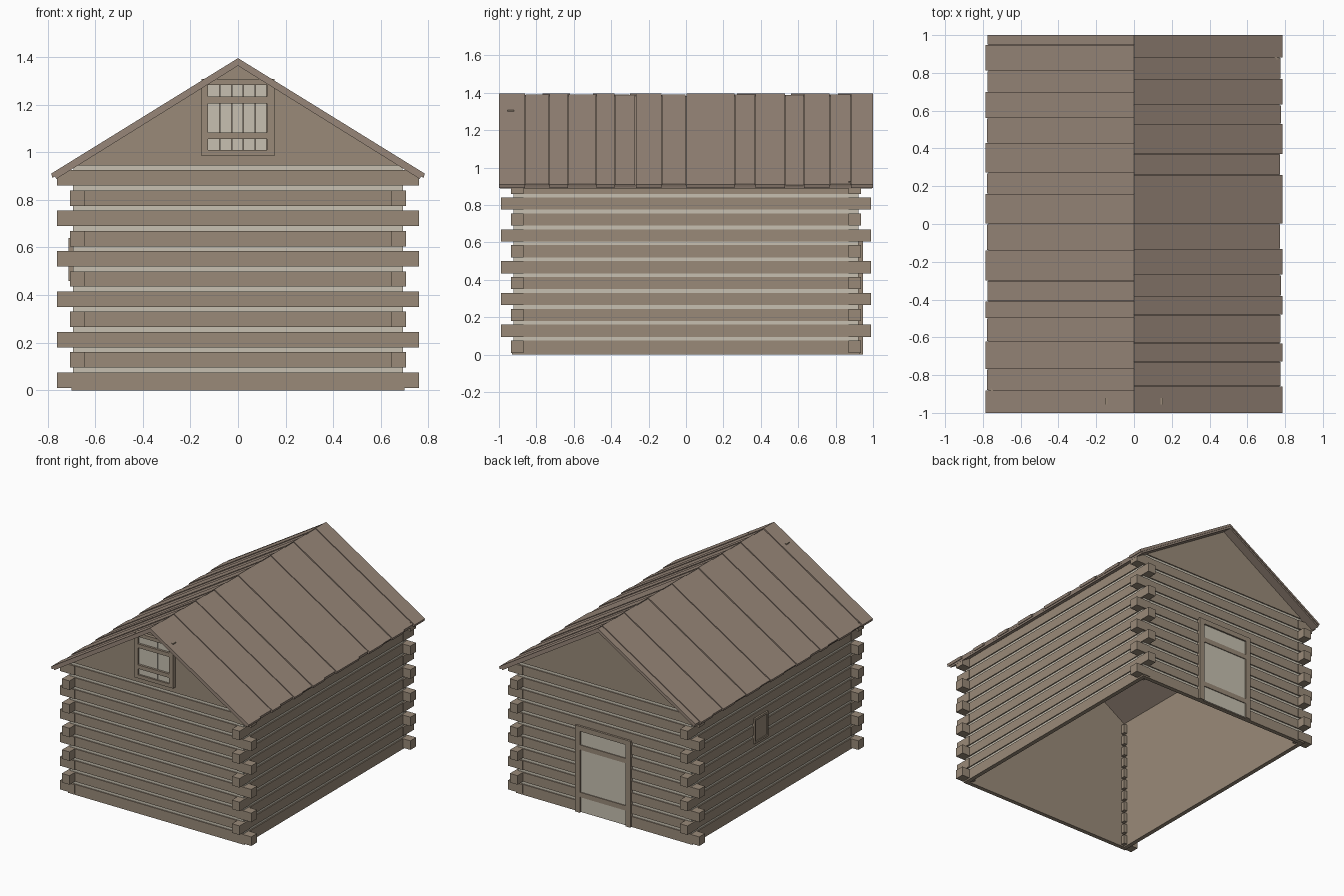
import bpy
import bmesh
import random

random.seed(4)
if "Cube" in bpy.data.objects:
    bpy.data.objects.remove(bpy.data.objects["Cube"])


def material(name, rgb):
    mat = bpy.data.materials.new(name)
    mat.use_nodes = True
    colour = (*rgb, 1.0)
    mat.diffuse_color = colour
    mat.node_tree.nodes["Principled BSDF"].inputs["Base Color"].default_value = colour
    return mat


log_brown = material("log_brown", (0.32, 0.255, 0.19))
roof_brown = material("roof_brown", (0.31, 0.24, 0.19))
pale_grey = material("pale_grey", (0.57, 0.53, 0.44))


def finish(name, bm, mat):
    bmesh.ops.recalc_face_normals(bm, faces=bm.faces)
    mesh = bpy.data.meshes.new(name)
    bm.to_mesh(mesh)
    bm.free()
    mesh.materials.append(mat)
    obj = bpy.data.objects.new(name, mesh)
    bpy.context.collection.objects.link(obj)
    return obj


def add_prism(bm, profile, y0, y1):
    """Extrude an xz outline from y0 to y1."""
    face = bm.faces.new([bm.verts.new((x, y0, z)) for x, z in profile])
    ext = bmesh.ops.extrude_face_region(bm, geom=[face])
    # the extrusion keeps the starting face as the other cap
    moved = [g for g in ext["geom"] if isinstance(g, bmesh.types.BMVert)]
    bmesh.ops.translate(bm, verts=moved, vec=(0, y1 - y0, 0))
    if not face.is_valid or len(face.link_loops if hasattr(face, "link_loops") else face.loops) == 0:
        return


def prisms(name, parts, mat):
    bm = bmesh.new()
    for profile, y0, y1 in parts:
        add_prism(bm, profile, y0, y1)
    return finish(name, bm, mat)


def boxes(name, parts, mat):
    """Boxes given as x0, x1, y0, y1, z0, z1."""
    return prisms(name, [([(a, e), (b, e), (b, f), (a, f)], c, d)
                         for a, b, c, d, e, f in parts], mat)


# Main sizes
WALL_X, WALL_Y = 0.70, 0.93
PITCH, ROWS = 0.085, 11
RIDGE, SLOPE = 1.395, 0.618
SIGNS = (-1, 1)


def roof_z(x, drop=0.0):
    return RIDGE - drop - SLOPE * abs(x)


def outward(sign, inner, outer):
    return tuple(sorted((sign * inner, sign * outer)))


# Thin inner lining of the walls, closed up to the roof at both ends
end_x = WALL_X - 0.02
eave_z = roof_z(end_x, 0.02)
outline = [(-end_x, 0), (end_x, 0), (end_x, eave_z), (0, roof_z(0, 0.02)), (-end_x, eave_z)]
prisms("end_wall_linings", [(outline, *outward(s, 0.90, 0.912)) for s in SIGNS], log_brown)
boxes("side_wall_linings", [(*outward(s, 0.67, 0.682), -0.905, 0.905, 0, eave_z)
                            for s in SIGNS], log_brown)

# Log courses, the pale filling between them, and the crossing log ends
end_logs, side_logs, end_fill, side_fill, corner_ends = [], [], [], [], []
for row in range(ROWS):
    low = 0.01 + PITCH * row
    z = (low if row else 0, low + 0.065)
    gap = (low + 0.06, low + 0.09)
    for s in SIGNS:
        end_logs.append((-WALL_X, WALL_X, *outward(s, 0.905, WALL_Y), *z))
        side_logs.append((*outward(s, 0.675, WALL_X), -WALL_Y, WALL_Y, *z))
        end_fill.append((-0.69, 0.69, *outward(s, 0.905, 0.922), *gap))
        if row < ROWS - 1:
            side_fill.append((*outward(s, 0.675, 0.692), -0.92, 0.92, *gap))
        for t in SIGNS:
            reach_x, reach_y = (0.76, 0.935) if row % 2 == 0 else (0.705, 0.99)
            corner_ends.append((*outward(s, 0.645, reach_x), *outward(t, 0.87, reach_y),
                                low, low + 0.065))
boxes("end_wall_logs", end_logs, log_brown)
boxes("side_wall_logs", side_logs, log_brown)
boxes("end_wall_filling", end_fill, pale_grey)
boxes("side_wall_filling", side_fill, pale_grey)
boxes("corner_log_ends", corner_ends, log_brown)

# Plain gables above the top course
gable_z = 0.945
gable_x = (RIDGE - 0.02 - gable_z) / SLOPE
gable = [(-gable_x, gable_z), (gable_x, gable_z), (0, RIDGE - 0.02)]
prisms("gables", [(gable, *outward(s, 0.905, WALL_Y)) for s in SIGNS], log_brown)


# Roof deck with uneven planks laid on each slope
def slope_profile(side, eave, top, bottom):
    return [(0, roof_z(0, top)), (side * eave, roof_z(eave, top)),
            (side * (eave - 0.006), roof_z(eave, bottom)), (0, roof_z(0, bottom))]


prisms("roof_deck", [(slope_profile(s, 0.77, 0.012, 0.032), -0.995, 0.995) for s in SIGNS],
       roof_brown)
seams = {
    1: [-1, -.86, -.73, -.63, -.48, -.38, -.27, -.13, 0, .26, .37, .53, .63, .77, .88, 1],
    -1: [-1, -.88, -.77, -.62, -.5, -.41, -.3, -.14, 0, .16, .27, .43, .56, .7, .81, .95, 1],
}
for side, label in ((1, "left"), (-1, "right")):
    planks = []
    for i, (y0, y1) in enumerate(zip(seams[side], seams[side][1:])):
        drop = 0.006 * (i % 2) * random.uniform(0.6, 1)
        eave = 0.785 if i % 2 == 0 else random.uniform(0.772, 0.78)
        planks.append((slope_profile(side, eave, drop, 0.018),
                       y0 + (0.0015 if i else 0), y1 - (0.0015 if y1 < 1 else 0)))
    prisms(label + "_roof_planks", planks, roof_brown)

# Gable window with a boarded shutter
boxes("window_frame", [
    (-0.153, -0.125, -0.955, -0.92, 0.985, 1.308),
    (0.122, 0.153, -0.955, -0.92, 0.985, 1.308),
    (-0.125, 0.122, -0.955, -0.92, 0.985, 1.01),
    (-0.125, 0.122, -0.955, -0.92, 1.283, 1.308)], log_brown)
board = 0.247 / 5
boxes("window_boards", [(-0.125 + board * i, -0.1265 + board * (i + 1), -0.942, -0.925, 1.01, 1.283)
                        for i in range(5)], pale_grey)
boxes("window_battens", [(-0.13, 0.122, -0.958, -0.94, z, z + 0.028) for z in (1.055, 1.205)],
      log_brown)

# Back door with frame, panel and battens
boxes("door_frame", [
    (-0.22, -0.182, 0.91, 0.945, 0, 0.62),
    (0.182, 0.22, 0.91, 0.945, 0, 0.62),
    (-0.182, 0.182, 0.91, 0.945, 0.585, 0.62)], log_brown)
boxes("door_panel", [(-0.182, 0.182, 0.91, 0.934, 0.005, 0.585)], pale_grey)
boxes("door_battens", [(-0.182, 0.182, 0.93, 0.94, z, z + 0.035) for z in (0.11, 0.45)],
      log_brown)

# Small closed hatch on the right wall
boxes("hatch_frame", [
    (-0.712, -0.68, 0.08, 0.095, 0.46, 0.64),
    (-0.712, -0.68, 0.22, 0.235, 0.46, 0.64),
    (-0.712, -0.68, 0.095, 0.22, 0.46, 0.475),
    (-0.712, -0.68, 0.095, 0.22, 0.625, 0.64)], log_brown)
boxes("hatch_panel", [(-0.706, -0.68, 0.095, 0.22, 0.475, 0.625)], log_brown)
